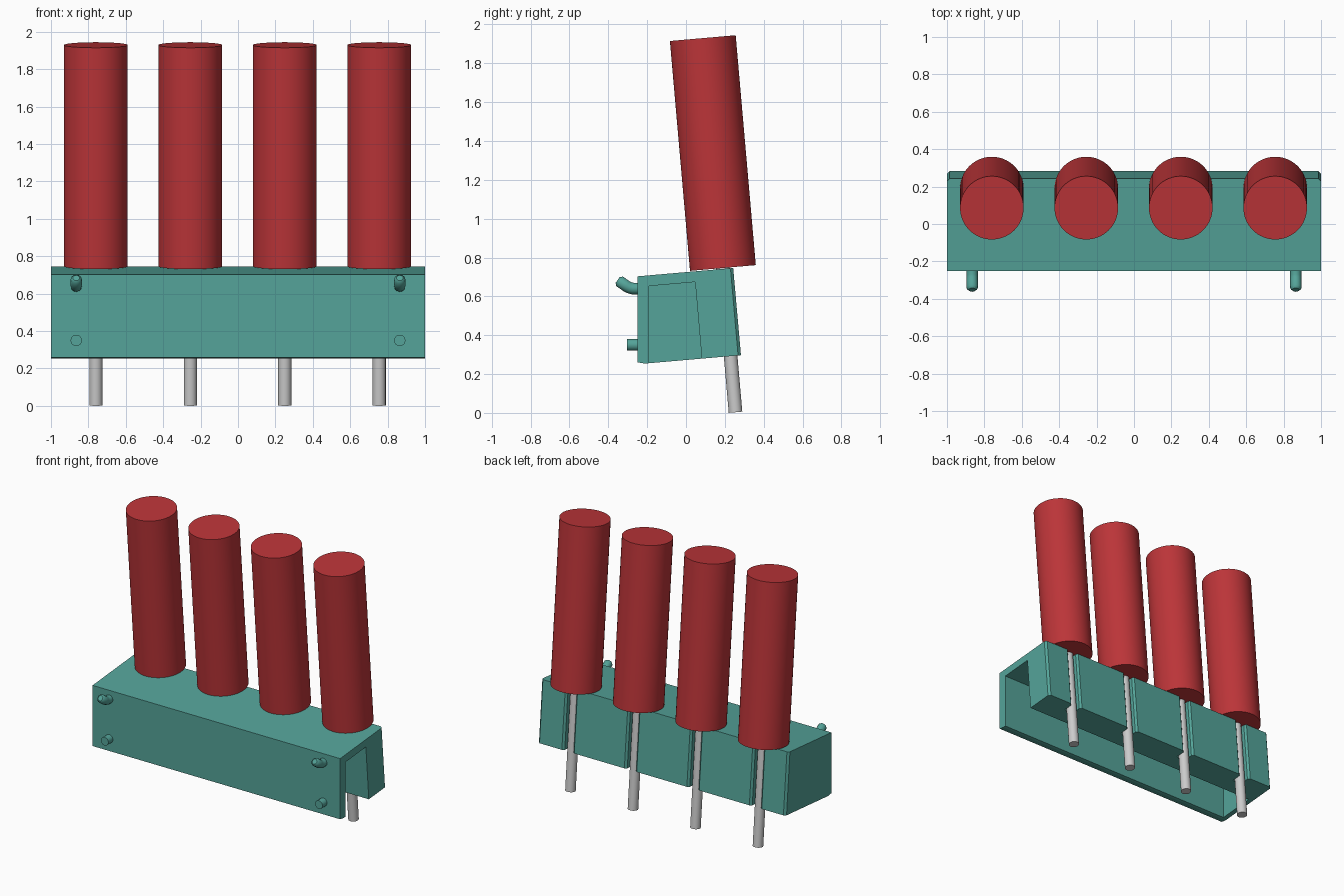
import bpy, bmesh
from math import radians, sin, cos
from mathutils import Vector, Matrix

if "Cube" in bpy.data.objects:
    bpy.data.objects.remove(bpy.data.objects["Cube"])

TILT = radians(5)
AXIS = Vector((0, -sin(TILT), cos(TILT)))
SLOTS = (-0.76, -0.255, 0.25, 0.755)


def material(name, rgb):
    m = bpy.data.materials.new(name)
    m.diffuse_color = (*rgb, 1)
    m.use_nodes = True
    m.node_tree.nodes["Principled BSDF"].inputs["Base Color"].default_value = m.diffuse_color
    return m


TEAL = material("teal", (0.09, 0.37, 0.32))
RED = material("red", (0.5, 0.035, 0.04))


def prism(name, points, offset):
    """Extrude a closed polygon of 3D points along an offset."""
    bm = bmesh.new()
    face = bm.faces.new([bm.verts.new(p) for p in points])
    new = bmesh.ops.extrude_face_region(bm, geom=[face])["geom"]
    bmesh.ops.translate(bm, vec=offset, verts=[v for v in new if isinstance(v, bmesh.types.BMVert)])
    bmesh.ops.recalc_face_normals(bm, faces=bm.faces)
    mesh = bpy.data.meshes.new(name)
    bm.to_mesh(mesh)
    bm.free()
    ob = bpy.data.objects.new(name, mesh)
    bpy.context.collection.objects.link(ob)
    return ob


def rod(name, start, end, radius, mat=None, sides=32):
    start, end = Vector(start), Vector(end)
    d = end - start
    bpy.ops.mesh.primitive_cylinder_add(vertices=sides, radius=radius, depth=d.length)
    ob = bpy.context.object
    ob.name = name
    ob.data.transform(Matrix.Translation((start + end) / 2) @ d.to_track_quat('Z', 'Y').to_matrix().to_4x4())
    bpy.ops.object.shade_smooth_by_angle(angle=radians(30))
    if mat:
        ob.data.materials.append(mat)
    return ob


# Bracket body: slanted side profile run along x
profile = [(-0.25, 0.26), (-0.21, 0.254), (0.283, 0.297), (0.243, 0.746), (-0.25, 0.703)]
body = prism("bracket_body", [(-1, y, z) for y, z in profile], (2, 0, 0))
body.data.materials.append(TEAL)

# Cavity open below and at the right end
cavity = [(-0.19, 0.1), (-0.19, 0.653), (0.047, 0.674), (0.097, 0.1)]
cutters = [prism("cavity_cutter", [(-0.965, y, z) for y, z in cavity], (2.2, 0, 0))]

# Tilted cutters for rod grooves and the chamfered rear corners
BACK = Vector((0, 0.283, 0.297)) - AXIS * 0.2
OUT = Vector((0, cos(TILT), sin(TILT)))


def rear_cutter(name, outline):
    pts = [BACK + Vector((x, 0, 0)) + OUT * d for x, d in outline]
    cutters.append(prism(name, pts, AXIS * 0.9))


for x in SLOTS:
    half = [(0.07, 0.02), (0.036, -0.014), (0.036, -0.085)]
    rear_cutter("groove_cutter", [(x + a, d) for a, d in half] + [(x - a, d) for a, d in reversed(half)])
for s in (-1, 1):
    rear_cutter("corner_cutter", [(s * 0.965, 0.02), (s * 1.02, -0.035), (s * 1.02, 0.02)])

for c in cutters:
    c.hide_render = True
    mod = body.modifiers.new("cut", 'BOOLEAN')
    mod.object = c
    mod.operation = 'DIFFERENCE'
    mod.solver = 'EXACT'
bpy.context.view_layer.update()
cut = bpy.data.meshes.new_from_object(body.evaluated_get(bpy.context.evaluated_depsgraph_get()))
body.modifiers.clear()
body.data = cut
for c in cutters:
    bpy.data.objects.remove(c)

# Handles with their steel shafts
for x in SLOTS:
    base = Vector((x, 0.19, 0.746))
    rod("handle", base, base + AXIS * 1.188, 0.17, RED, 64)
    rod("shaft", base - AXIS * 0.7455, base + AXIS * 0.01, 0.035)

# Mounting pegs: straight below, bent hooks above
for x in (-0.865, 0.865):
    rod("lower_peg", (x, -0.24, 0.35), (x, -0.303, 0.35), 0.03, TEAL, 24)
    curve = bpy.data.curves.new("upper_hook", 'CURVE')
    curve.dimensions = '3D'
    curve.bevel_depth = 0.03
    curve.bevel_resolution = 4
    curve.use_fill_caps = True
    path = [(-0.24, 0.64), (-0.274, 0.64), (-0.289, 0.644), (-0.304, 0.651), (-0.342, 0.677), (-0.352, 0.684)]
    radii = [1, 1, 1, 1, 1, 0.6]
    spline = curve.splines.new('POLY')
    spline.points.add(len(path) - 1)
    for p, (y, z), r in zip(spline.points, path, radii):
        p.co = (x, y, z, 1)
        p.radius = r
    curve.materials.append(TEAL)
    temp = bpy.data.objects.new("hook_path", curve)
    bpy.context.collection.objects.link(temp)
    bpy.context.view_layer.update()
    mesh = bpy.data.meshes.new_from_object(temp.evaluated_get(bpy.context.evaluated_depsgraph_get()))
    bpy.data.objects.remove(temp)
    hook = bpy.data.objects.new("upper_hook", mesh)
    bpy.context.collection.objects.link(hook)
